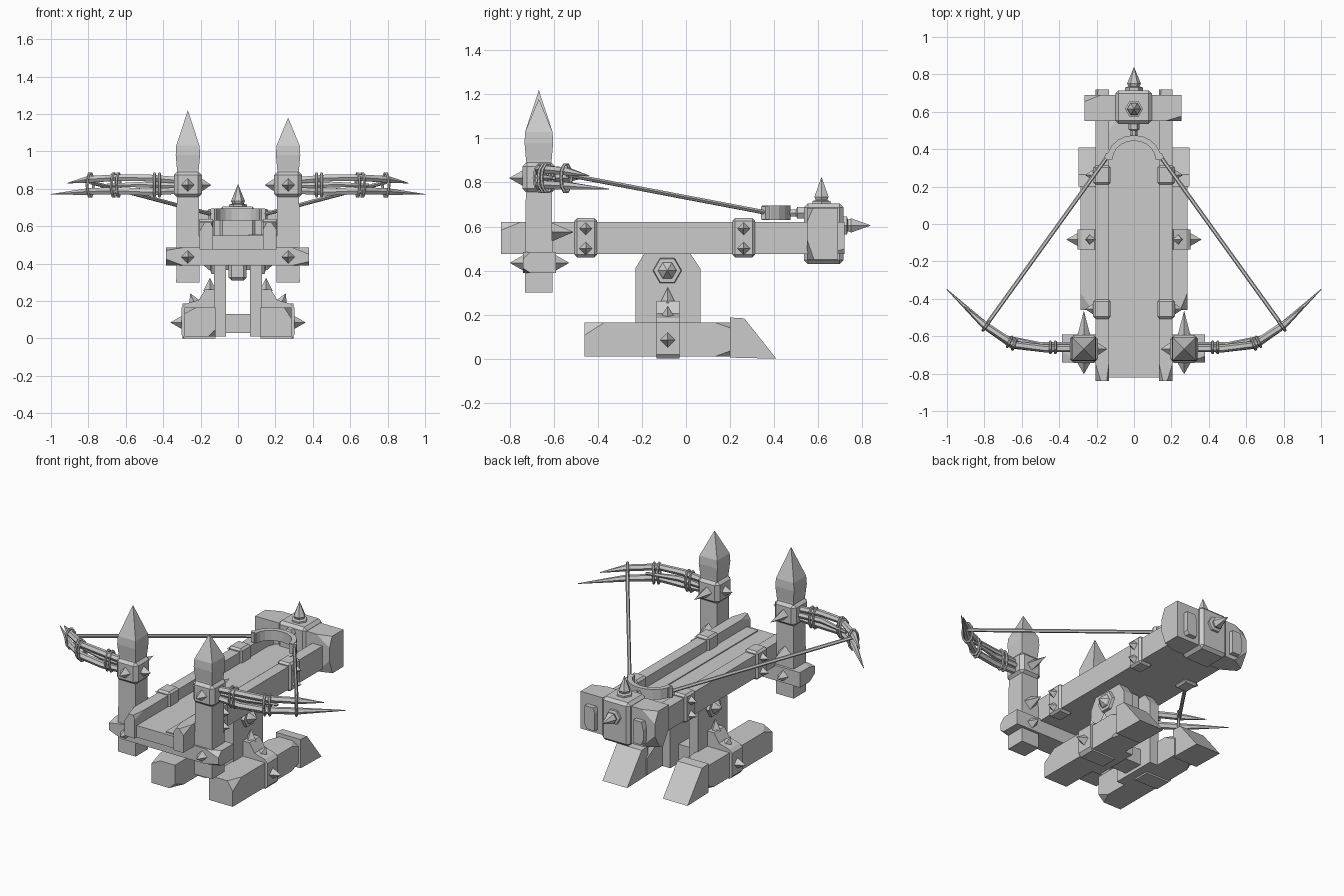
import bpy, bmesh, math, random
from mathutils import Vector

random.seed(4)
if "Cube" in bpy.data.objects:
    bpy.data.objects.remove(bpy.data.objects["Cube"], do_unlink=True)

grey = bpy.data.materials.new("plain_grey")
grey.use_nodes = True
grey.diffuse_color = (0.6, 0.6, 0.6, 1)
grey.node_tree.nodes["Principled BSDF"].inputs["Base Color"].default_value = (0.6, 0.6, 0.6, 1)


def finish(name, bm):
    bmesh.ops.recalc_face_normals(bm, faces=bm.faces)
    mesh = bpy.data.meshes.new(name)
    bm.to_mesh(mesh)
    bm.free()
    mesh.materials.append(grey)
    obj = bpy.data.objects.new(name, mesh)
    bpy.context.collection.objects.link(obj)
    return obj


def beam(name, x, y, z, side=1, bevel=0.0, chips=0):
    """Box from three ranges, with bevelled edges or randomly chipped corners."""
    bm = bmesh.new()
    bmesh.ops.create_cube(bm, size=1)
    x = sorted(v * side for v in x)
    lo, hi = Vector((x[0], y[0], z[0])), Vector((x[1], y[1], z[1]))
    mid, size = (lo + hi) / 2, hi - lo
    for v in bm.verts:
        v.co = mid + v.co * size
    if bevel:
        bmesh.ops.bevel(bm, geom=bm.edges[:], offset=bevel, segments=1, affect='EDGES')
    corners = [(i, j, k) for i in (-1, 1) for j in (-1, 1) for k in (-1, 1)]
    for sign in random.sample(corners, chips):
        sign = Vector(sign)
        cut = Vector([min(d * random.uniform(0.15, 0.4), 0.09) for d in size])
        corner = mid + size * sign / 2
        normal = Vector([s / c for s, c in zip(sign, cut)])
        point = corner - Vector((sign.x * cut.x, 0, 0))
        res = bmesh.ops.bisect_plane(bm, geom=bm.verts[:] + bm.edges[:] + bm.faces[:],
                                     plane_co=point, plane_no=normal, clear_outer=True)
        edges = [e for e in res["geom_cut"] if isinstance(e, bmesh.types.BMEdge)]
        bmesh.ops.holes_fill(bm, edges=edges, sides=0)
    return finish(name, bm)


def prism(name, points, axis, lo, hi):
    """Extrude a flat outline along one axis."""
    place = {"x": lambda a, b, t: (t, a, b),
             "y": lambda a, b, t: (a, t, b),
             "z": lambda a, b, t: (a, b, t)}[axis]
    bm = bmesh.new()
    ends = [[bm.verts.new(place(a, b, t)) for a, b in points] for t in (lo, hi)]
    for ring in ends:
        bm.faces.new(ring)
    n = len(points)
    for i in range(n):
        j = (i + 1) % n
        bm.faces.new((ends[0][i], ends[0][j], ends[1][j], ends[1][i]))
    return finish(name, bm)


def stack(name, origin, direction, profile, sides=4, twist=0.0):
    """Faceted rings of (distance, radius) along a direction; radius 0 is a tip."""
    quat = Vector(direction).to_track_quat('Z', 'Y')
    bm = bmesh.new()
    rings = []
    for t, r in profile:
        angles = [twist + math.tau * i / sides for i in range(sides if r else 1)]
        rings.append([bm.verts.new(Vector(origin) + quat @ Vector((r * math.cos(a), r * math.sin(a), t)))
                      for a in angles])
    bm.faces.new(rings[0])
    for low, high in zip(rings, rings[1:]):
        for i in range(sides):
            j = (i + 1) % sides
            if len(high) == 1:
                bm.faces.new((low[i], low[j], high[0]))
            else:
                bm.faces.new((low[i], low[j], high[j], high[i]))
    if len(rings[-1]) > 1:
        bm.faces.new(rings[-1])
    return finish(name, bm)


def spike(name, origin, direction, length=0.06, radius=0.04):
    return stack(name, origin, direction, [(-0.01, radius), (length, 0)])


def tube(name, points, radii, cyclic=False):
    """Six-sided tube through points, turned into a mesh."""
    curve = bpy.data.curves.new(name, 'CURVE')
    curve.dimensions = '3D'
    curve.bevel_depth = 1
    curve.bevel_resolution = 1
    curve.use_fill_caps = True
    line = curve.splines.new('POLY')
    line.points.add(len(points) - 1)
    for p, co, r in zip(line.points, points, radii):
        p.co = (*co, 1)
        p.radius = r
    line.use_cyclic_u = cyclic
    temp = bpy.data.objects.new(name + "_path", curve)
    bpy.context.collection.objects.link(temp)
    bpy.context.view_layer.update()
    mesh = bpy.data.meshes.new_from_object(temp.evaluated_get(bpy.context.evaluated_depsgraph_get()))
    bpy.data.objects.remove(temp, do_unlink=True)
    mesh.materials.clear()
    mesh.materials.append(grey)
    mesh.polygons.foreach_set("use_smooth", [False] * len(mesh.polygons))
    obj = bpy.data.objects.new(name, mesh)
    bpy.context.collection.objects.link(obj)


# Bed, front cross beam, axle and lower tie
beam("bed", (-0.15, 0.15), (-0.82, 0.56), (0.475, 0.55), chips=2)
beam("bed_plank", (0.055, 0.14), (-0.8, 0.5), (0.54, 0.556))
beam("front_cross_beam", (-0.385, 0.38), (-0.74, -0.59), (0.39, 0.485), chips=4)
beam("axle_block", (-0.05, 0.045), (-0.16, 0.0), (0.31, 0.48), bevel=0.015)
beam("lower_tie", (-0.08, 0.08), (-0.15, -0.02), (0.03, 0.13))
stack("axle", (-0.13, -0.085, 0.4), (1, 0, 0), [(0, 0.04), (0.26, 0.04)], 6)

# Rear cross beam with its central clamp and finials
beam("rear_cross_beam", (-0.265, 0.255), (0.55, 0.69), (0.45, 0.685), chips=5)
beam("rear_clamp", (-0.1, 0.095), (0.535, 0.715), (0.43, 0.705), bevel=0.018)
finial = [(-0.01, 0.048), (0.015, 0.048), (0.02, 0.03), (0.035, 0.037), (0.125, 0)]
stack("top_finial", (0, 0.615, 0.7), (0, 0, 1), finial, 6)
stack("rear_finial", (0, 0.715, 0.605), (0, 1, 0), finial, 6)

# Horseshoe catch that holds the string
arc = [math.pi * i / 10 for i in range(11)]
outer = [(0.145 * math.cos(a), 0.345 + 0.13 * math.sin(a)) for a in arc]
inner = [(0.115 * math.cos(a), 0.345 + 0.1 * math.sin(a)) for a in reversed(arc)]
prism("string_catch", outer + inner, "z", 0.63, 0.695)
stack("catch_pin", (0, 0.46, 0.662), (0, 1, 0), [(0, 0.018), (0.04, 0.018), (0.045, 0.03), (0.09, 0.03)], 6)

for s, side in ((1, "left"), (-1, "right")):
    # Rails with spiked brackets
    beam(side + "_rail", (0.135, 0.205), (-0.84, 0.72), (0.475, 0.62), s, chips=4)
    for y, end in ((-0.455, "front"), (0.262, "rear")):
        beam(f"{side}_{end}_bracket", (0.125, 0.218), (y - 0.052, y + 0.052), (0.46, 0.638), s, bevel=0.012)
        for z in (0.5, 0.59):
            spike(f"{side}_{end}_bracket_spike", (s * 0.217, y, z), (s, 0, 0), 0.045, 0.036)

    # Pointed post and its collar
    px, py, tip = s * 0.268, -0.668, 1.2 - s * 0.02
    post = [(0.3, 0.088), (0.55, 0.086), (0.9, 0.082), (0.98, 0.092), (1.03, 0.088), (tip, 0)]
    stack(side + "_post", (px, py, 0), (0, 0, 1), post, 4, math.pi / 4)
    beam(side + "_post_collar", (0.193, 0.343), (-0.743, -0.593), (0.75, 0.895), s, bevel=0.022)
    spike(side + "_collar_front_spike", (px, -0.743, 0.82), (0, -1, 0))
    spike(side + "_collar_rear_spike", (px, -0.593, 0.82), (0, 1, 0), 0.13, 0.036)
    spike(side + "_collar_inner_spike", (s * 0.193, py, 0.82), (-s, 0, 0), 0.05)
    spike(side + "_beam_front_spike", (px, -0.74, 0.435), (0, -1, 0))
    spike(side + "_beam_rear_spike", (px, -0.59, 0.435), (0, 1, 0))
    spike(side + "_post_rear_spike", (px, -0.605, 0.575), (0, 1, 0), 0.095, 0.045)

    # Bow limbs
    limbs = {
        "upper": ([(0.32, -0.665, 0.845), (0.48, -0.665, 0.858), (0.64, -0.645, 0.86),
                   (0.8, -0.54, 0.85), (0.91, -0.44, 0.83)], [0.02, 0.021, 0.02, 0.02, 0.002]),
        "middle": ([(0.32, -0.65, 0.815), (0.5, -0.65, 0.822), (0.7, -0.6, 0.82)], [0.018, 0.018, 0.008]),
        "lower": ([(0.32, -0.665, 0.79), (0.48, -0.665, 0.782), (0.65, -0.645, 0.79),
                   (0.8, -0.54, 0.785), (1.0, -0.35, 0.77)], [0.02, 0.021, 0.022, 0.02, 0.002])}
    for part, (path, radii) in limbs.items():
        tube(f"{side}_{part}_limb", [(s * x, y, z) for x, y, z in path], radii)

    # Bindings around the limbs, and the string
    for x, y, turn in ((0.42, -0.66, 0), (0.447, -0.66, 0), (0.64, -0.643, 0.35), (0.665, -0.63, 0.45), (0.79, -0.545, 0.65)):
        loop = []
        for i in range(10):
            a = math.tau * i / 10
            w = 0.029 * math.cos(a)
            loop.append((s * (x - w * math.sin(turn)), y + w * math.cos(turn), 0.82 + 0.064 * math.sin(a)))
        tube(side + "_limb_binding", loop, [0.008] * 10, True)
    tube(side + "_string", [(s * 0.135, 0.37, 0.662), (s * 0.79, -0.54, 0.835)], [0.011, 0.011])
    stack(side + "_string_knot", (s * 0.137, 0.36, 0.632), (0, 0, 1), [(0, 0.022), (0.06, 0.022)], 6)

    # Upright leg with its bolt
    leg = prism(side + "_leg", [(-0.23, 0.01), (0.065, 0.01), (0.065, 0.41), (0.02, 0.477),
                                (-0.19, 0.477), (-0.23, 0.41)], "x", s * 0.065, s * 0.128)
    stack(side + "_leg_bolt", (s * 0.12, -0.085, 0.4), (s, 0, 0),
          [(0, 0.068), (0.025, 0.062), (0.026, 0.042), (0.035, 0.04), (0.075, 0)], 6)

    # Foot beam, wedge heel and spiked clamp
    beam(side + "_foot", (0.12, 0.285), (-0.46, 0.22), (0.01, 0.165), s, chips=4)
    prism(side + "_heel", [(0.2, 0.005), (0.41, 0.0), (0.265, 0.183), (0.2, 0.187)], "x", s * 0.125, s * 0.298)
    prism(side + "_foot_clamp", [(s * x, z) for x, z in (
        (0.12, 0), (0.285, 0), (0.302, 0.02), (0.302, 0.165), (0.28, 0.185),
        (0.21, 0.205), (0.175, 0.262), (0.12, 0.262))], "y", -0.135, -0.03)
    spike(side + "_clamp_side_spike", (s * 0.302, -0.083, 0.085), (s, 0, 0))
    spike(side + "_clamp_slant_spike", (s * 0.235, -0.083, 0.195), (s * 0.45, 0, 1), 0.05, 0.034)
    spike(side + "_clamp_top_spike", (s * 0.15, -0.083, 0.262), (0, 0, 1), 0.062, 0.036)
